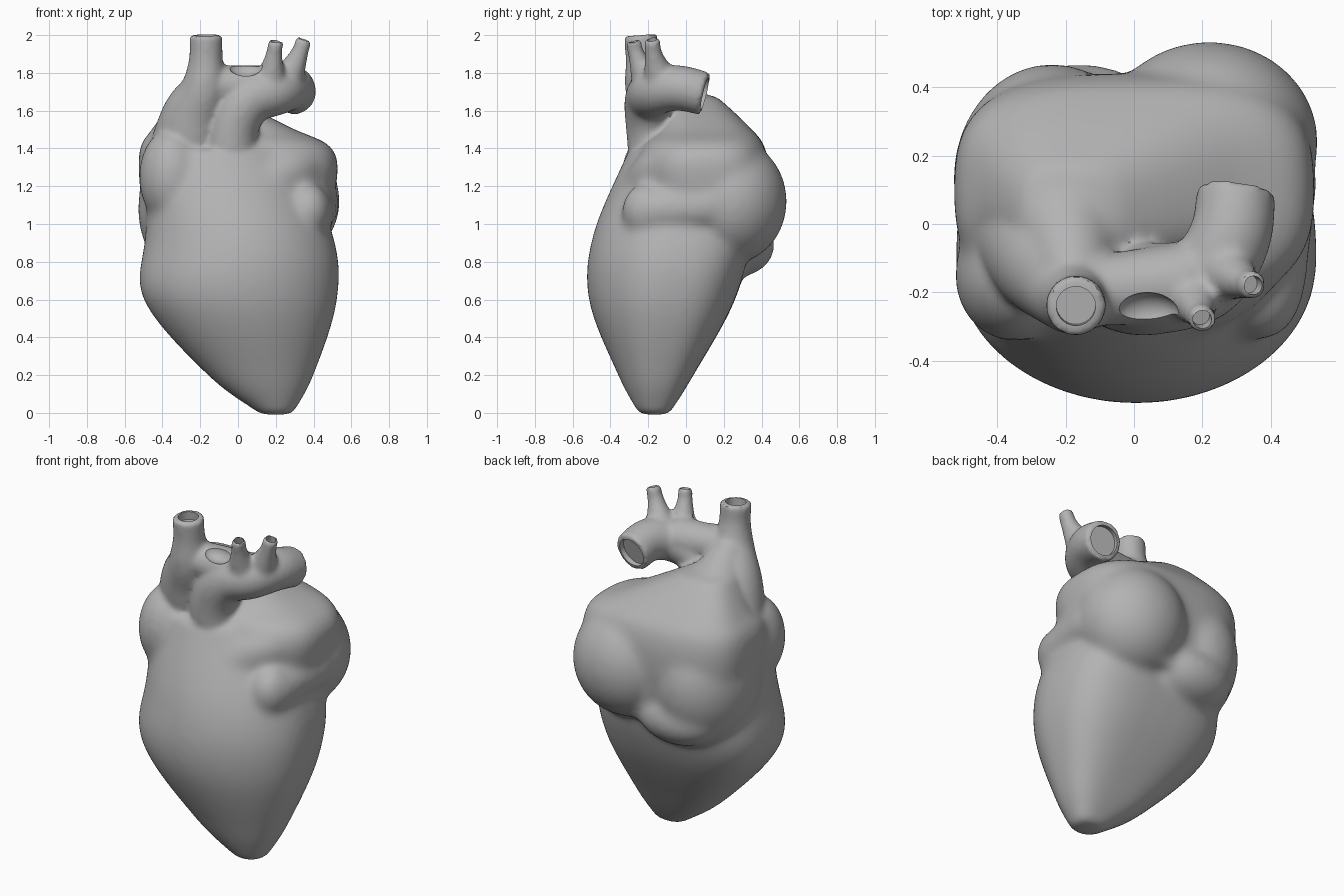
import bpy, bmesh, math
from mathutils import Vector, Matrix

if "Cube" in bpy.data.objects:
    bpy.data.objects.remove(bpy.data.objects["Cube"])

SIDES = 40
ANGLES = [math.tau * i / SIDES for i in range(SIDES)]
chambers, vessels, cutters = [], [], []


def make_object(name, bm):
    bmesh.ops.recalc_face_normals(bm, faces=bm.faces)
    mesh = bpy.data.meshes.new(name)
    bm.to_mesh(mesh)
    bm.free()
    obj = bpy.data.objects.new(name, mesh)
    bpy.context.collection.objects.link(obj)
    return obj


def spline(points, steps=6):
    """Smooth curve through points that may carry extra values such as a radius."""
    pts = [Vector(p) for p in points]
    pts = [2 * pts[0] - pts[1]] + pts + [2 * pts[-1] - pts[-2]]
    path = []
    for a, b, c, d in zip(pts, pts[1:], pts[2:], pts[3:]):
        for k in range(steps):
            t = k / steps
            path.append(b + (c - a) * (t / 2) + (2 * a - 5 * b + 4 * c - d) * (t * t / 2)
                        + (3 * b - a - 3 * c + d) * (t ** 3 / 2))
    return path + [pts[-2]]


def skin(name, rings):
    """Bridge a list of closed point rings and cap both ends."""
    bm = bmesh.new()
    loops = [[bm.verts.new(p) for p in ring] for ring in rings]
    for low, high in zip(loops, loops[1:]):
        for i in range(SIDES):
            bm.faces.new((low[i - 1], low[i], high[i], high[i - 1]))
    bm.faces.new(loops[0])
    bm.faces.new(loops[-1])
    return make_object(name, bm)


def squircle(angle, front_power, back_power):
    c, s = math.cos(angle), math.sin(angle)
    exponent = 2 / (front_power if s < 0 else back_power)
    return Vector((math.copysign(abs(c) ** exponent, c), math.copysign(abs(s) ** exponent, s), 0))


def loft(name, *sections, front_power=2, back_power=3):
    """Stack rounded sections given as (z, x_min, x_max, y_min, y_max)."""
    rings = []
    for z, left, right, front, back in spline(sections):
        middle = Vector((left + right, front + back, 2 * z)) / 2
        half = Matrix.Diagonal(((right - left) / 2, (back - front) / 2, 1))
        rings.append([middle + half @ squircle(a, front_power, back_power) for a in ANGLES])
    chambers.append(skin(name, rings))


def sweep(name, points):
    """Sweep a circle along a smooth path of (x, y, z, radius)."""
    path = spline(points)
    rings = []
    for i, p in enumerate(path):
        along = (path[min(i + 1, len(path) - 1)] - path[max(i - 1, 0)]).to_3d()
        turn = Vector((0, 0, 1)).rotation_difference(along)
        rings.append([p.to_3d() + turn @ Vector((math.cos(a), math.sin(a), 0)) * p.w
                      for a in ANGLES])
    return skin(name, rings)


def open_vessel(name, *points, bore=.65, depth=.05):
    """A tube whose last end is hollowed by a straight bore."""
    vessels.append(sweep(name, points))
    before, tip = Vector(points[-2]).to_3d(), Vector(points[-1]).to_3d()
    along = (tip - before).normalized()
    radius = points[-1][3] * bore
    ends = [(*(tip + along * offset), radius) for offset in (-depth, depth)]
    cutters.append(sweep(name + "_bore", ends))


def blob(name, center, radii):
    bm = bmesh.new()
    matrix = Matrix.Translation(center) @ Matrix.Diagonal((*radii, 1))
    bmesh.ops.create_uvsphere(bm, u_segments=SIDES, v_segments=SIDES // 2, radius=1, matrix=matrix)
    return make_object(name, bm)


def bake(obj):
    bpy.context.view_layer.update()
    graph = bpy.context.evaluated_depsgraph_get()
    mesh = bpy.data.meshes.new_from_object(obj.evaluated_get(graph))
    obj.modifiers.clear()
    obj.data = mesh


def fuse(name, parts, softness):
    """Melt overlapping parts into one smooth wall."""
    bm = bmesh.new()
    for part in parts:
        bm.from_mesh(part.data)
        bpy.data.objects.remove(part)
    obj = make_object(name, bm)
    remesh = obj.modifiers.new("fuse", 'REMESH')
    remesh.mode = 'VOXEL'
    remesh.voxel_size = .014
    obj.modifiers.new("soften", 'SMOOTH').iterations = softness
    bake(obj)
    return obj


# Tapering lower chambers
loft("ventricles",
     (-.01, .12, .29, -.25, -.09), (.2, -.16, .4, -.36, .04), (.6, -.5, .525, -.515, .26),
     (.95, -.49, .5, -.49, .33), (1.4, -.47, .28, -.3, .2))

# Upper chambers: a sloping core with lumps around it
loft("atria_core",
     (.84, -.46, .42, -.1, .4), (1.2, -.52, .52, -.25, .44), (1.4, -.52, .5, -.24, .42),
     (1.51, -.45, .28, -.13, .34), (1.68, -.33, -.05, -.13, .16), front_power=2.6)
chambers += [
    blob("right_atrium", (-.24, .13, 1.08), (.29, .34, .38)),
    blob("right_auricle", (-.35, -.15, 1.25), (.175, .195, .26)),
    blob("left_atrium", (.22, .24, 1.12), (.32, .295, .33)),
    blob("lower_vein_lump", (-.16, .27, .89), (.27, .2, .17)),
    sweep("left_auricle", [(.37, -.2, 1.07, .13), (.41, .15, 1.1, .13)]),
    blob("auricle_tip", (.37, -.2, 1.07), (.12, .14, .15)),
    sweep("pulmonary_trunk", [(.12, -.19, 1.18, .16), (.28, -.12, 1.28, .14), (.42, .03, 1.31, .125)]),
    sweep("vena_cava_ridge", [(-.17, -.19, 1.75, .1), (-.2, -.02, 1.58, .16), (-.22, .12, 1.46, .18)]),
]

# Great vessels
open_vessel("vena_cava", (-.27, 0, 1.3, .23), (-.23, -.11, 1.56, .18), (-.18, -.2, 1.72, .125),
            (-.17, -.23, 1.87, .09), (-.17, -.24, 2, .088))
open_vessel("aorta", (-.03, -.13, 1.2, .16), (-.03, -.18, 1.48, .135), (.05, -.19, 1.65, .135),
            (.2, -.16, 1.7, .125), (.28, -.04, 1.72, .12), (.3, .1, 1.69, .115),
            bore=.75, depth=.03)
vessels.append(sweep("vessel_web", [(-.16, -.2, 1.74, .1), (.16, -.17, 1.72, .12)]))
open_vessel("first_branch", (.17, -.2, 1.74, .09), (.19, -.26, 1.89, .046), (.2, -.28, 1.97, .042))
open_vessel("second_branch", (.25, -.13, 1.74, .1), (.32, -.17, 1.89, .05), (.35, -.18, 1.98, .042))
cutters.append(blob("torn_opening", (.04, -.26, 1.84), (.09, .06, .06)))

# Soften the chambers strongly, then join the crisper vessels
chamber_wall = fuse("chamber_wall", chambers, 36)
heart = fuse("heart", [chamber_wall] + vessels, 9)

# Hollow the open vessel ends
for cutter in cutters:
    cutter.hide_render = True
    cut = heart.modifiers.new(cutter.name, 'BOOLEAN')
    cut.operation = 'DIFFERENCE'
    cut.solver = 'EXACT'
    cut.object = cutter
bake(heart)
for cutter in cutters:
    bpy.data.objects.remove(cutter)

# Single grey colour
grey = bpy.data.materials.new("plain grey")
grey.use_nodes = True
color = (.45, .45, .45, 1)
grey.diffuse_color = color
grey.node_tree.nodes["Principled BSDF"].inputs["Base Color"].default_value = color
heart.data.materials.clear()
heart.data.materials.append(grey)

for obj in bpy.context.selected_objects:
    obj.select_set(False)
heart.select_set(True)
bpy.context.view_layer.objects.active = heart
bpy.ops.object.shade_smooth_by_angle(angle=math.radians(40))
